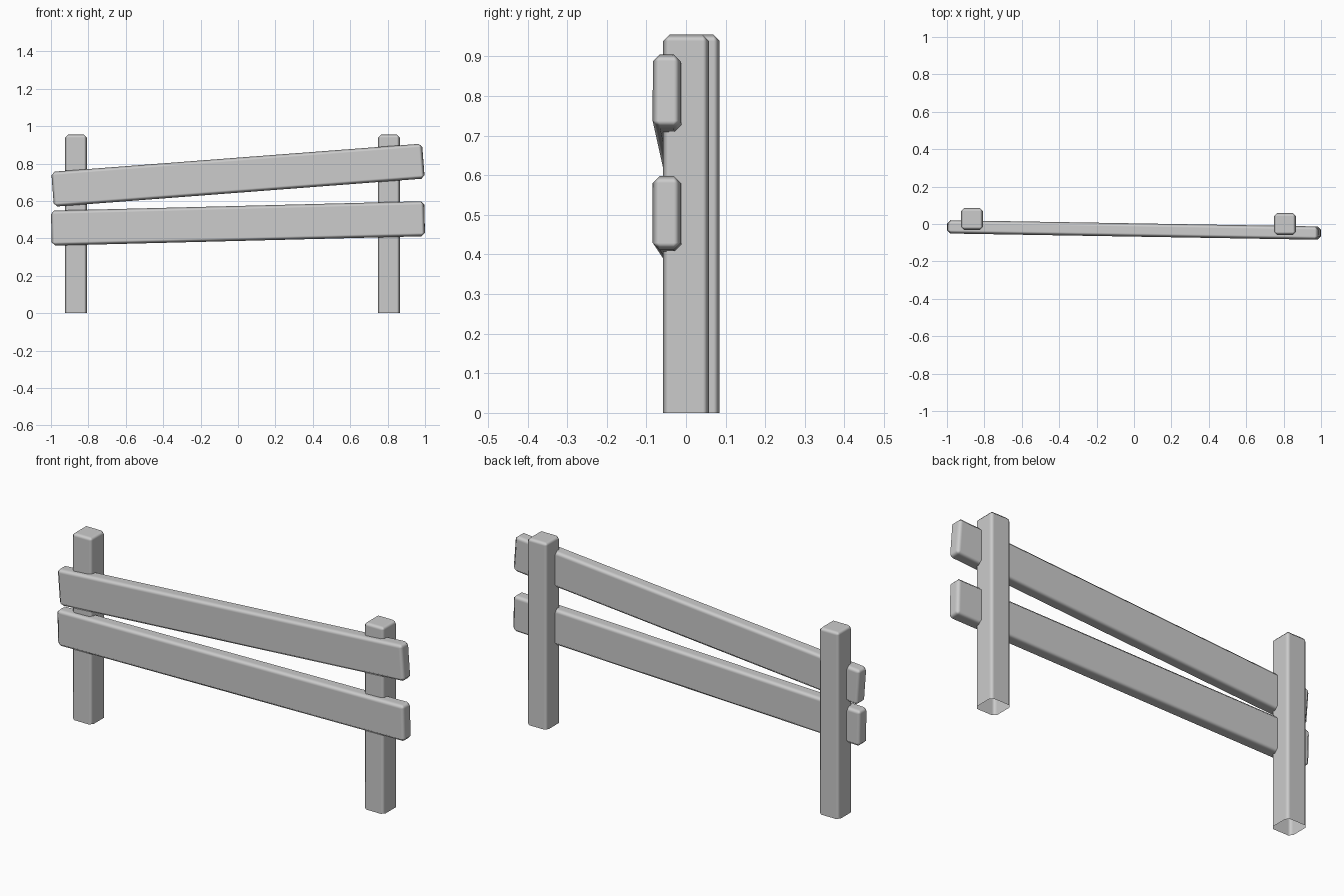
import bpy, bmesh, math
from mathutils import Matrix

cube = bpy.data.objects.get("Cube")
if cube:
    bpy.data.objects.remove(cube, do_unlink=True)

# Single grey material
grey = bpy.data.materials.new("plain_grey")
grey.use_nodes = True
colour = (0.6, 0.6, 0.6, 1)
grey.diffuse_color = colour
grey.node_tree.nodes["Principled BSDF"].inputs["Base Color"].default_value = colour


def beam(name, size, location, rotation=(0, 0, 0), bevel=0.016, open_bottom=False):
    """Chamfered box with soft shading across its chamfers."""
    bm = bmesh.new()
    bmesh.ops.create_cube(bm, size=1, matrix=Matrix.Diagonal((*size, 1)))
    if open_bottom:
        bm.normal_update()
        base = [f for f in bm.faces if f.normal.z < -0.9]
        bmesh.ops.delete(bm, geom=base, context='FACES_ONLY')
    mesh = bpy.data.meshes.new(name)
    bm.to_mesh(mesh)
    bm.free()
    mesh.materials.append(grey)
    mesh.shade_smooth()
    obj = bpy.data.objects.new(name, mesh)
    bpy.context.collection.objects.link(obj)
    obj.location = location
    obj.rotation_euler = rotation
    mod = obj.modifiers.new("chamfer", 'BEVEL')
    mod.width = bevel
    mod.segments = 1
    mod.limit_method = 'ANGLE'
    mod.harden_normals = True
    return obj


# Upright posts, hollow underneath
height = 0.955
for name, x, y in (("right_post", -0.866, 0.027), ("left_post", 0.807, 0.0)):
    beam(name, (0.116, 0.116, height), (x, y, height / 2), open_bottom=True)

# Slanted rails, running across the front of the posts
yaw = math.radians(-0.97)
for name, length, z, pitch in (("upper_rail", 1.988, 0.738, 4.35),
                               ("lower_rail", 1.996, 0.480, 1.45)):
    beam(name, (length, 0.071, 0.187), (0, -0.032, z),
         (0, -math.radians(pitch), yaw), bevel=0.018)
